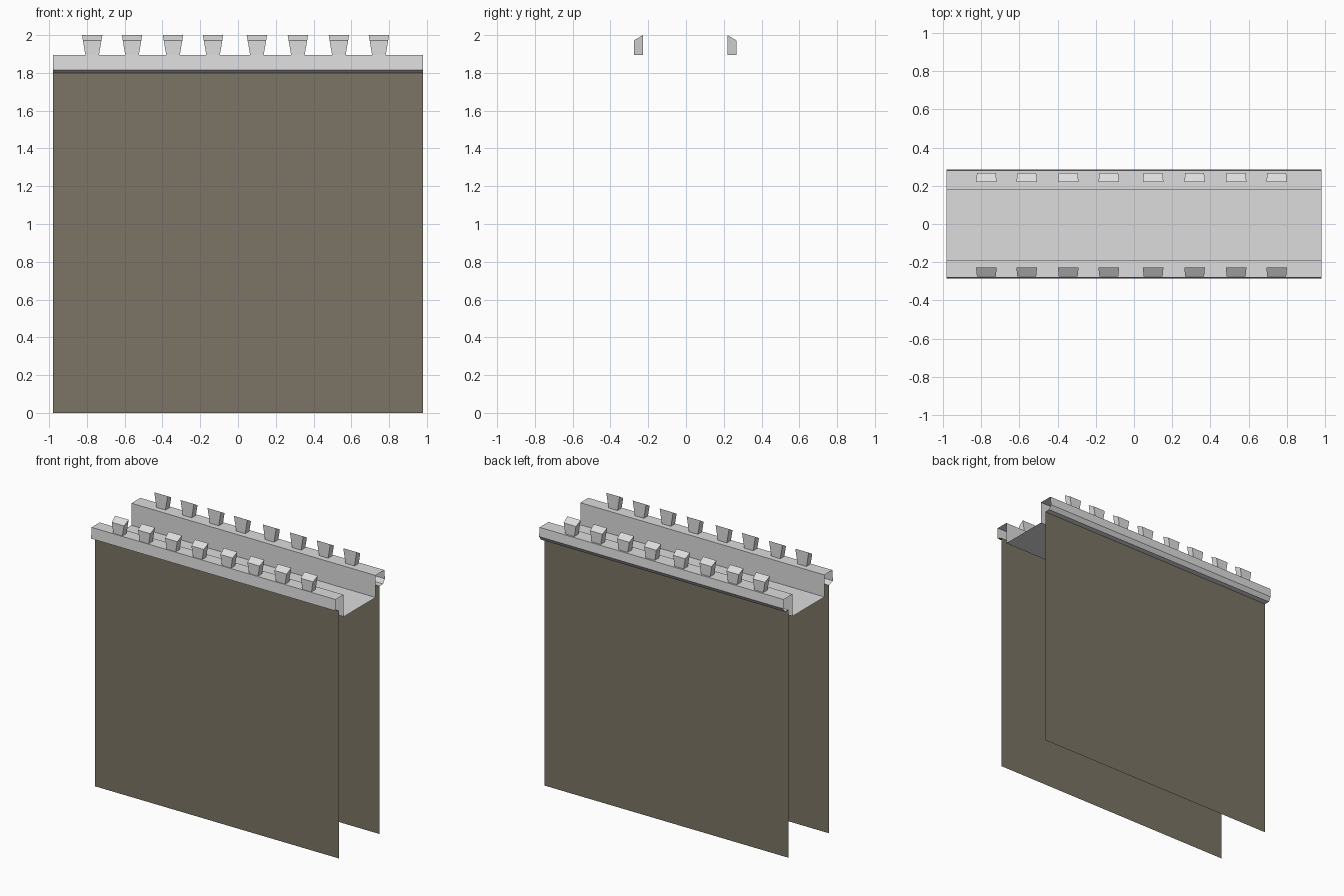
import bpy, bmesh

if "Cube" in bpy.data.objects:
    bpy.data.objects.remove(bpy.data.objects["Cube"])


def material(name, rgb):
    m = bpy.data.materials.new(name)
    m.diffuse_color = (*rgb, 1)
    m.use_nodes = True
    m.node_tree.nodes["Principled BSDF"].inputs["Base Color"].default_value = m.diffuse_color
    return m


PLASTER = material("dark brown plaster", (0.20, 0.175, 0.13))
STONE = material("pale grey stone", (0.72, 0.72, 0.72))
HALF = 0.98
TOP = 1.895


def finish(name, bm, mat):
    mesh = bpy.data.meshes.new(name)
    bm.to_mesh(mesh)
    bm.free()
    mesh.materials.append(mat)
    ob = bpy.data.objects.new(name, mesh)
    bpy.context.collection.objects.link(ob)


def sheet(name, profile, mat):
    """Sweep an open (y, z) profile along x; ends stay open."""
    bm = bmesh.new()
    rows = [[bm.verts.new((x, y, z)) for x in (-HALF, HALF)] for y, z in profile]
    for a, b in zip(rows, rows[1:]):
        bm.faces.new((a[0], a[1], b[1], b[0]))
    finish(name, bm, mat)


def merlon(name, cx, inner, outer):
    """Block flaring upward, with its top sloping down to the outside."""
    bm = bmesh.new()
    section = [(inner, TOP), (outer, TOP), (outer, 1.972), (inner, 2.0)]
    ends = []
    for s in (-1, 1):
        ends.append([bm.verts.new((cx + s * (0.036 + 0.018 * (z - TOP) / 0.105), y, z))
                     for y, z in section])
    left, right = ends
    bm.faces.new(left)
    bm.faces.new(right[::-1])
    for i in range(4):
        j = (i + 1) % 4
        bm.faces.new((left[i], right[i], right[j], left[j]))
    bmesh.ops.recalc_face_normals(bm, faces=bm.faces)
    finish(name, bm, STONE)


# Thin wall faces
sheet("front_wall", [(-0.24, 0), (-0.24, 1.80)], PLASTER)
sheet("back_wall", [(0.225, 1.80), (0.225, 0)], PLASTER)

# Both parapets and the sunken walkway as one continuous profile
sheet("parapet_walkway", [
    (-0.24, 1.80), (-0.285, 1.815), (-0.28, TOP), (-0.188, TOP), (-0.188, 1.735),
    (0.178, 1.735), (0.178, TOP), (0.28, TOP), (0.285, 1.83), (0.265, 1.80),
    (0.225, 1.80)], STONE)

# Merlons along both parapets
for i, cx in enumerate((-0.772, -0.561, -0.344, -0.132, 0.10, 0.317, 0.534, 0.746)):
    merlon(f"front_merlon_{i + 1}", cx, -0.228, -0.275)
    merlon(f"back_merlon_{i + 1}", cx, 0.219, 0.267)
